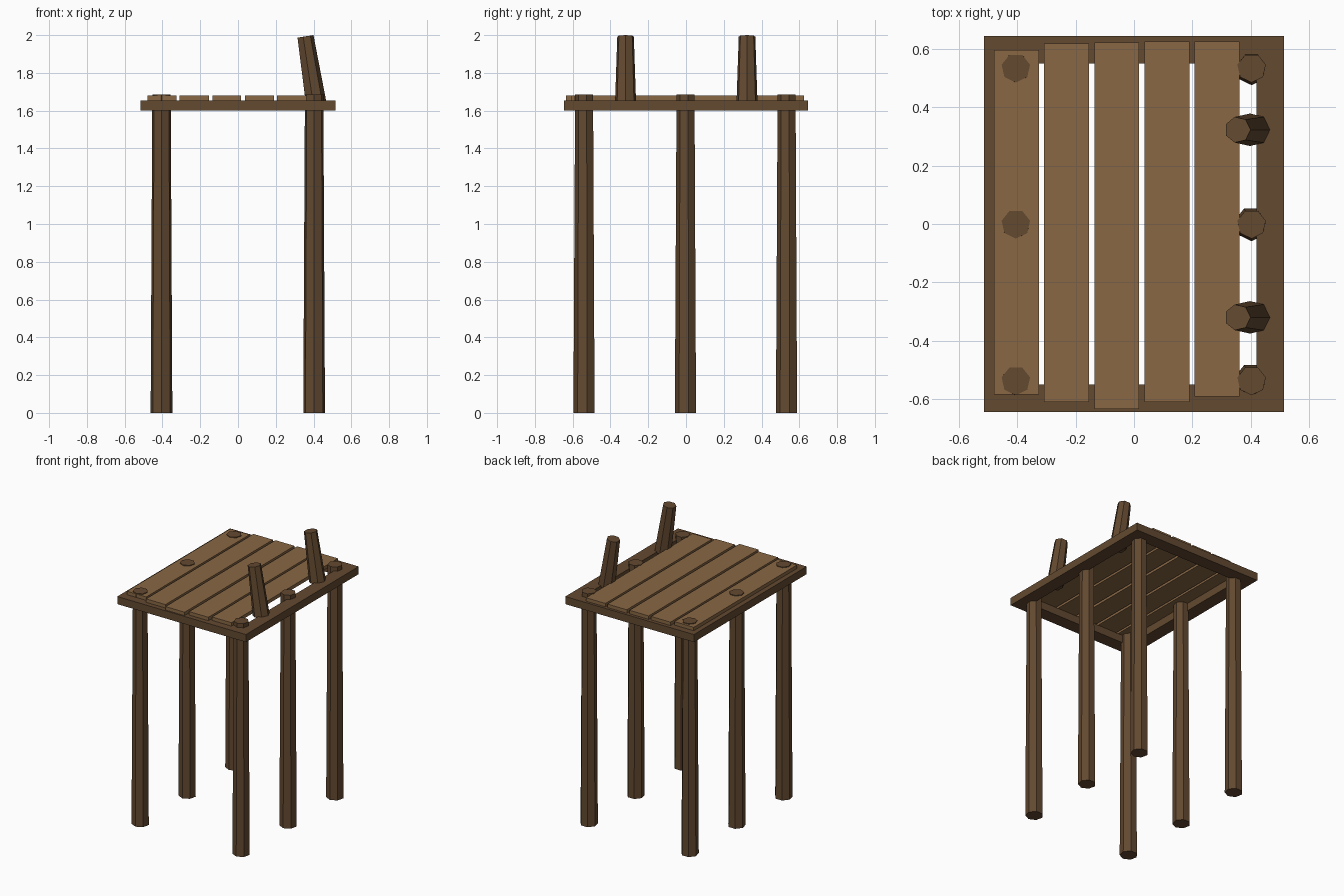
import bpy, bmesh
from math import radians
from mathutils import Vector, Matrix

if "Cube" in bpy.data.objects:
    bpy.data.objects.remove(bpy.data.objects["Cube"])


def material(name, rgb):
    m = bpy.data.materials.new(name)
    m.diffuse_color = (*rgb, 1)
    m.use_nodes = True
    m.node_tree.nodes["Principled BSDF"].inputs["Base Color"].default_value = m.diffuse_color
    return m


DARK = material("dark_wood", (0.125, 0.067, 0.030))
LIGHT = material("light_wood", (0.25, 0.137, 0.060))


def finish(bm, name, mat):
    bmesh.ops.recalc_face_normals(bm, faces=bm.faces)
    me = bpy.data.meshes.new(name)
    bm.to_mesh(me)
    bm.free()
    me.materials.append(mat)
    ob = bpy.data.objects.new(name, me)
    bpy.context.collection.objects.link(ob)
    return ob


def box(name, lo, hi, mat):
    lo, hi = Vector(lo), Vector(hi)
    bm = bmesh.new()
    bmesh.ops.create_cube(bm, size=1, matrix=Matrix.Translation((lo + hi) / 2)
                          @ Matrix.Diagonal((*(hi - lo), 1)))
    return finish(bm, name, mat)


def log(name, a, b, r1, r2, mat, turn):
    """Seven-sided tapered log from point a to point b."""
    a, b = Vector(a), Vector(b)
    d = b - a
    tilt = Vector((0, 0, 1)).rotation_difference(d).to_matrix().to_4x4()
    bm = bmesh.new()
    bmesh.ops.create_cone(bm, cap_ends=True, segments=7, radius1=r1, radius2=r2, depth=d.length,
                          matrix=Matrix.Translation((a + b) / 2) @ tilt
                          @ Matrix.Rotation(radians(turn), 4, 'Z'))
    # put the first corner on +x before turning is not needed: cone starts on +y
    return finish(bm, name, mat)


# Rectangular frame with an open middle
bm = bmesh.new()
corners = [(-1, -1), (1, -1), (1, 1), (-1, 1)]
rings = [[bm.verts.new((sx * x, sy * y, z)) for sx, sy in corners]
         for x, y, z in [(0.515, 0.645, 1.60), (0.515, 0.645, 1.655),
                         (0.42, 0.55, 1.655), (0.42, 0.55, 1.60)]]
for k in range(4):
    p, q = rings[k], rings[(k + 1) % 4]
    for i in range(4):
        j = (i + 1) % 4
        bm.faces.new((p[i], p[j], q[j], q[i]))
finish(bm, "deck_frame", DARK)

# Deck planks of uneven length
planks = [(-0.480, -0.325, -0.585, 0.597), (-0.309, -0.154, -0.610, 0.619),
          (-0.136, 0.017, -0.635, 0.622), (0.036, 0.190, -0.610, 0.626),
          (0.207, 0.362, -0.592, 0.626)]
for i, (x0, x1, y0, y1) in enumerate(planks):
    box(f"plank_{i + 1}", (x0, y0, 1.655), (x1, y1, 1.68), LIGHT)

# Six legs poking through the deck
for side, x in (("left", -0.405), ("right", 0.403)):
    for pos, y in (("front", -0.537), ("middle", 0.0), ("back", 0.535)):
        log(f"{pos}_{side}_leg", (x, y, 0), (x, y, 1.685), 0.059, 0.05, DARK, 180)

# Two leaning pegs at the right edge, ladder-top style
for name, y in (("front_peg", -0.32), ("back_peg", 0.323)):
    log(name, (0.41, y, 1.645), (0.355, y, 1.993), 0.057, 0.045, DARK, -90)
